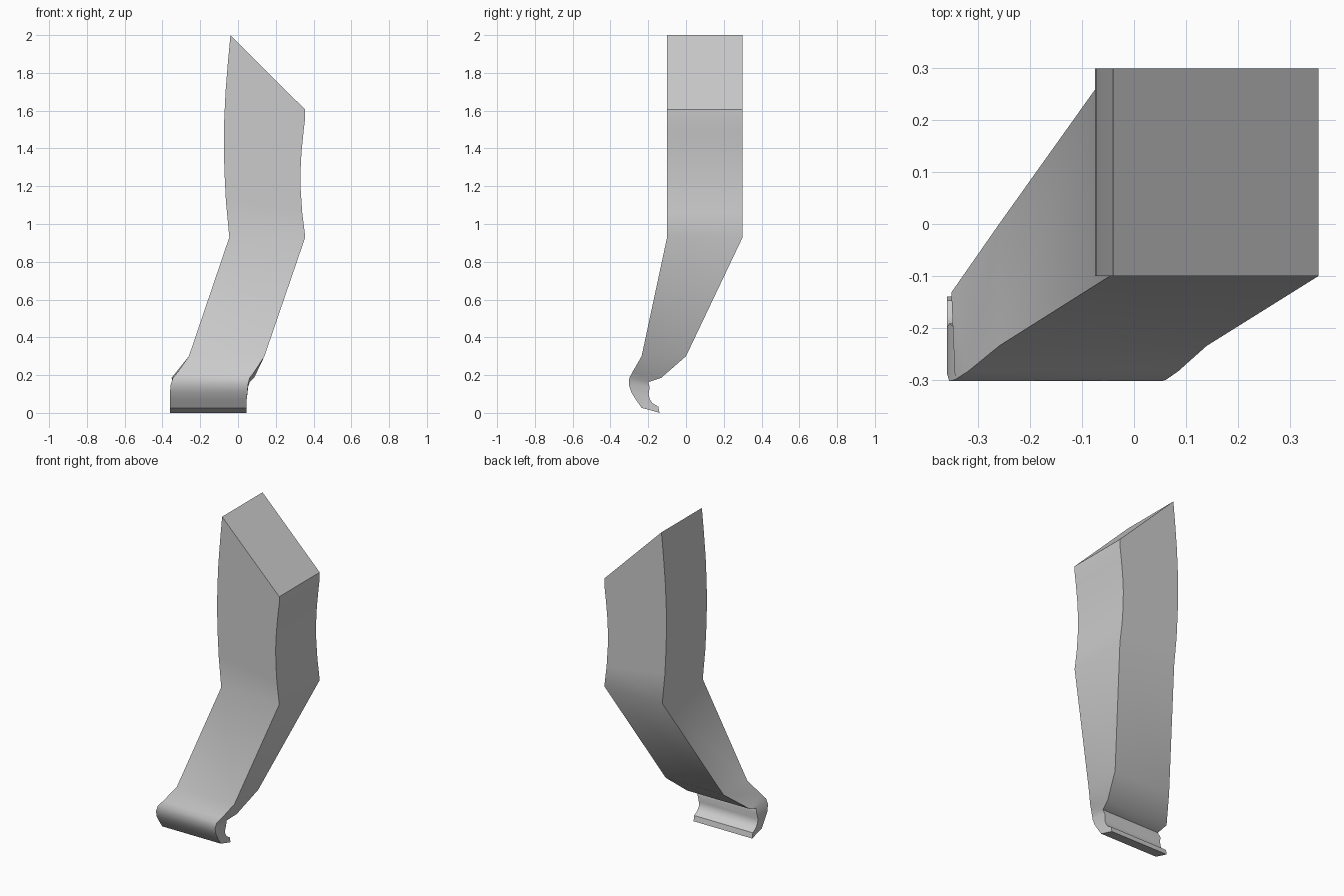
import bpy, bmesh, math

if "Cube" in bpy.data.objects:
    bpy.data.objects.remove(bpy.data.objects["Cube"])


def loft(name, sections):
    """Skin a stack of four-cornered rings and close both ends."""
    bm = bmesh.new()
    rings = [[bm.verts.new(p) for p in ring] for ring in sections]
    for a, b in zip(rings, rings[1:]):
        for i in range(4):
            j = (i + 1) % 4
            bm.faces.new((a[i], a[j], b[j], b[i]))
    bm.faces.new(rings[0])
    bm.faces.new(rings[-1])
    bmesh.ops.recalc_face_normals(bm, faces=bm.faces)
    mesh = bpy.data.meshes.new(name)
    bm.to_mesh(mesh)
    bm.free()
    obj = bpy.data.objects.new(name, mesh)
    bpy.context.collection.objects.link(obj)
    bpy.ops.object.select_all(action='DESELECT')
    obj.select_set(True)
    bpy.context.view_layer.objects.active = obj
    bpy.ops.object.shade_smooth_by_angle(angle=math.radians(28))
    return obj


def ring(xl, xr, front, back, xl_back=None):
    """Ring from left/right x and (y, z) of the front and back edges."""
    xb = xl if xl_back is None else xl_back
    (yf, zf), (yb, zb) = front, back
    return [(xl, yf, zf), (xr, yf, zf), (xr, yb, zb), (xb, yb, zb)]


sections = []

# Upper limb: bowed block with a slanted top (xl, zl, xr, zr)
for xl, zl, xr, zr in [(-0.04, 2.0, 0.356, 1.605), (-0.054, 1.85, 0.356, 1.565),
                       (-0.066, 1.70, 0.347, 1.49), (-0.073, 1.55, 0.336, 1.38),
                       (-0.075, 1.42, 0.331, 1.28), (-0.072, 1.28, 0.332, 1.18),
                       (-0.064, 1.12, 0.340, 1.06), (-0.046, 0.93, 0.356, 0.93)]:
    sections.append([(xl, -0.1, zl), (xr, -0.1, zr), (xr, 0.3, zr), (xl, 0.3, zl)])

# Lower limb: tapers forward and to the left
sections.append(ring(-0.26, 0.14, (-0.235, 0.30), (0.0, 0.30)))
sections.append(ring(-0.32, 0.085, (-0.284, 0.215), (-0.132, 0.185), -0.352))

# Curled foot
for xl, xr, front, back in [(-0.345, 0.062, (-0.300, 0.185), (-0.200, 0.163)),
                            (-0.356, 0.053, (-0.303, 0.150), (-0.192, 0.135)),
                            (-0.36, 0.05, (-0.290, 0.110), (-0.198, 0.100)),
                            (-0.36, 0.046, (-0.265, 0.070), (-0.193, 0.075)),
                            (-0.36, 0.046, (-0.235, 0.027), (-0.178, 0.052)),
                            (-0.36, 0.046, (-0.140, 0.0), (-0.147, 0.033))]:
    sections.append(ring(xl, xr, front, back))

loft("bent_leg", sections)
